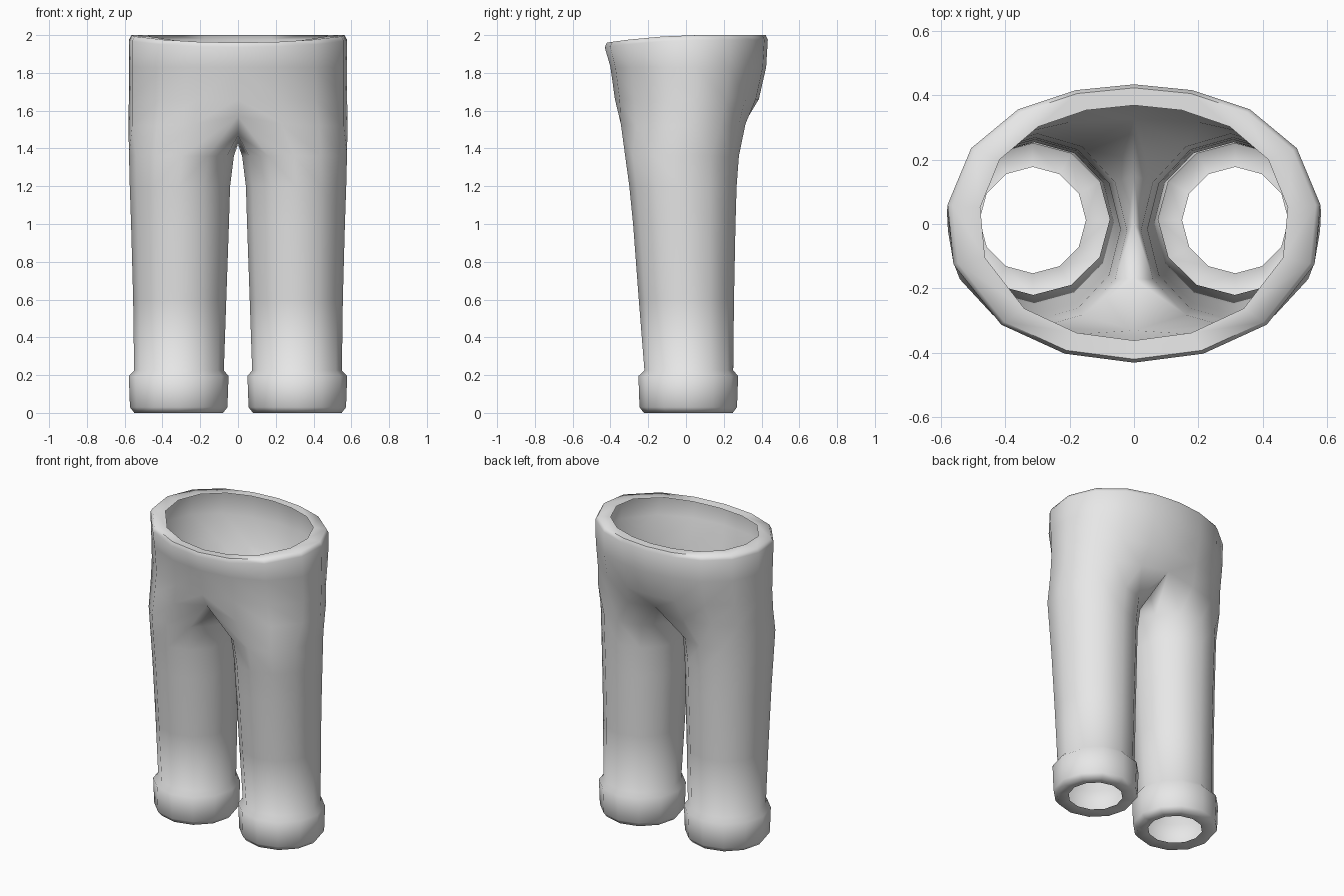
import bpy, bmesh, math

if "Cube" in bpy.data.objects:
    bpy.data.objects.remove(bpy.data.objects["Cube"])

cloth = bpy.data.materials.new("grey cloth")
cloth.diffuse_color = (0.8, 0.8, 0.8, 1)
cloth.use_nodes = True
cloth.node_tree.nodes["Principled BSDF"].inputs["Base Color"].default_value = cloth.diffuse_color

bm = bmesh.new()


def ring(points):
    return [bm.verts.new(p) for p in points]


def leg_ring(z, x_in, x_out, y_front, y_back):
    # twelve-sided leg loop, starting at the inner back
    cx, cy = (x_in + x_out) / 2, (y_front + y_back) / 2
    rx, ry = (x_out - x_in) / 2, (y_back - y_front) / 2
    angles = [math.radians(120 - 30 * i) for i in range(12)]
    return ring([(cx + rx * math.cos(a), cy + ry * math.sin(a), z) for a in angles])


def bridge(a, b, closed):
    n = len(a) if closed else 8
    for i in range(n):
        j = (i + 1) % len(a)
        bm.faces.new((a[i], b[i], b[j], a[j]))


# Cuff: folded under at the hem, with a step up to the leg
rows = []
for z, r in ((0.012, 0.165), (0.0, 0.235), (0.03, 0.258), (0.195, 0.264)):
    rows.append(leg_ring(z, 0.314 - r, 0.314 + r, 0.012 - r, 0.012 + r))

# Leg
for spec in ((0.225, 0.075, 0.55, -0.22, 0.25),
             (0.6, 0.062, 0.555, -0.25, 0.254),
             (1.0, 0.048, 0.566, -0.28, 0.262),
             (1.2, 0.042, 0.573, -0.30, 0.268),
             (1.36, 0.022, 0.577, -0.322, 0.28)):
    rows.append(leg_ring(*spec))

# Fork: outer hip points plus three crotch points on the centre plane
fork = ring([(0, 0.325, 1.56), (0.20, 0.315, 1.53), (0.38, 0.275, 1.52),
             (0.52, 0.185, 1.52), (0.58, 0.04, 1.52), (0.56, -0.12, 1.52),
             (0.43, -0.265, 1.52), (0.23, -0.345, 1.53), (0, -0.33, 1.57),
             (0, -0.17, 1.47), (0, 0, 1.42), (0, 0.15, 1.47)])
rows.append(fork)
for a, b in zip(rows, rows[1:]):
    bridge(a, b, True)

# Hips and waistband, ending in a rim turned inwards
waist = [(0, 0.433), (0.18, 0.415), (0.36, 0.355), (0.505, 0.235), (0.578, 0.06),
         (0.56, -0.125), (0.412, -0.312), (0.215, -0.402), (0, -0.43)]


def waist_ring(sx, s_back, s_front, z, slope):
    pts = []
    for x, y in waist:
        h = z - slope * max(0, 0.1 - y) ** 2
        pts.append((x * sx, y * (s_back if y > 0 else s_front), h))
    return ring(pts)


last = fork
for spec in ((1.0, 0.89, 0.875, 1.66, 0),
             (1.0, 0.98, 0.93, 1.83, 0),
             (1.0, 1.0, 1.0, 1.975, 0.142),
             (0.975, 0.975, 0.975, 2.0, 0.142),
             (0.825, 0.85, 0.84, 2.0, 0.16)):
    nxt = waist_ring(*spec)
    bridge(last, nxt, False)
    last = nxt

mesh = bpy.data.meshes.new("trousers")
bm.to_mesh(mesh)
bm.free()
mesh.materials.append(cloth)
trousers = bpy.data.objects.new("trousers", mesh)
bpy.context.collection.objects.link(trousers)
bpy.context.view_layer.objects.active = trousers
trousers.select_set(True)
bpy.ops.object.shade_smooth_by_angle(angle=math.radians(65))

# Second leg
mirror = trousers.modifiers.new("mirror", "MIRROR")
mirror.use_clip = True
mirror.merge_threshold = 0.001
